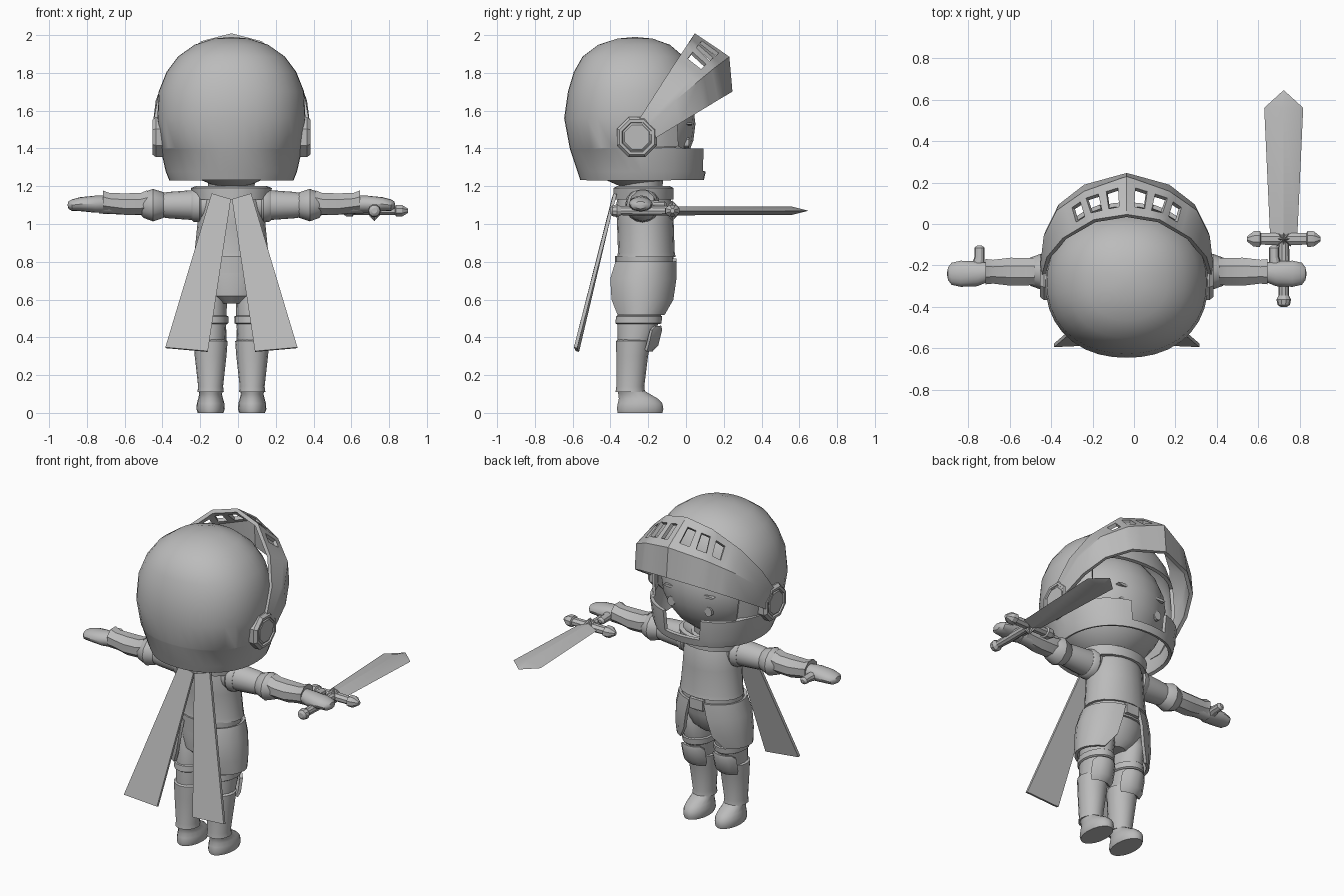
import bpy, bmesh, math
from mathutils import Vector

if "Cube" in bpy.data.objects:
    bpy.data.objects.remove(bpy.data.objects["Cube"])

CX = -0.035          # body centre line
SIDES = ((-1, "left"), (1, "right"))
steel = bpy.data.materials.new("plain grey")
steel.diffuse_color = (0.5, 0.5, 0.5, 1)
steel.use_nodes = True
steel.node_tree.nodes["Principled BSDF"].inputs["Base Color"].default_value = steel.diffuse_color


def make(name, verts, faces, thick=0.0):
    bm = bmesh.new()
    vs = [bm.verts.new(v) for v in verts]
    for f in faces:
        bm.faces.new([vs[i] for i in f])
    bmesh.ops.remove_doubles(bm, verts=bm.verts, dist=1e-5)
    bmesh.ops.recalc_face_normals(bm, faces=bm.faces)
    me = bpy.data.meshes.new(name)
    bm.to_mesh(me)
    bm.free()
    me.materials.append(steel)
    ob = bpy.data.objects.new(name, me)
    bpy.context.collection.objects.link(ob)
    if thick:
        mod = ob.modifiers.new("thickness", 'SOLIDIFY')
        mod.thickness = thick
        mod.offset = 0
    return ob


def tube(name, axis, rings, n=16, turn=0.0):
    """Capped loft along an axis; ring = (position, centre1, centre2, radius1, radius2)."""
    verts, faces = [], []
    for p, c1, c2, r1, r2 in rings:
        for i in range(n):
            a = turn + 2 * math.pi * i / n
            u, v = c1 + r1 * math.cos(a), c2 + r2 * math.sin(a)
            verts.append({'x': (p, u, v), 'y': (u, p, v), 'z': (u, v, p)}[axis])
    for j in range(len(rings) - 1):
        for i in range(n):
            k = (i + 1) % n
            faces.append((j * n + i, j * n + k, (j + 1) * n + k, (j + 1) * n + i))
    if rings[0][3] > 1e-4:
        faces.append(tuple(range(n)))
    if rings[-1][3] > 1e-4:
        faces.append(tuple(range((len(rings) - 1) * n, len(rings) * n)))
    return make(name, verts, faces)


def sheet(name, cx, s, rows, n, thick):
    """Curved plate; row = (z, centre_y, rx, ry, start, end), degrees from the front."""
    verts = []
    for z, cy, rx, ry, a0, a1 in rows:
        for i in range(n + 1):
            a = math.radians(a0 + (a1 - a0) * i / n)
            verts.append((cx + s * rx * math.sin(a), cy + ry * math.cos(a), z))
    faces = [(j * (n + 1) + i, j * (n + 1) + i + 1, (j + 1) * (n + 1) + i + 1, (j + 1) * (n + 1) + i)
             for j in range(len(rows) - 1) for i in range(n)]
    return make(name, verts, faces, thick)


def ellipsoid(name, c, r, n=24, m=12):
    rings = []
    for j in range(m + 1):
        t = math.pi * j / m
        k = math.sin(t)
        rings.append((c[2] - r[2] * math.cos(t), c[0], c[1], r[0] * k, r[1] * k))
    return tube(name, 'z', rings, n)


# Helmet shell with face opening and notched cheek guards: z, half width, back y, front y
prof = [(1.235, .32, -.55, .085), (1.28, .338, -.565, .095), (1.40, .365, -.605, .10),
        (1.405, .366, -.606, .07), (1.56, .382, -.635, .065), (1.70, .375, -.615, .05),
        (1.80, .335, -.585, .025), (1.88, .275, -.54, -.02), (1.94, .19, -.46, -.09),
        (1.972, .09, -.36, -.18), (1.98, 0, -.27, -.27)]
N = 36
verts, faces = [], []
for z, hw, yb, yf in prof:
    for i in range(N):
        a = 2 * math.pi * i / N
        sx, cy = math.sin(a), math.cos(a)
        k = (abs(sx) ** 2.2 + abs(cy) ** 2.2) ** (-1 / 2.2)
        verts.append((CX + hw * k * sx, (yb + yf) / 2 + (yf - yb) / 2 * k * cy, z))
for j in range(len(prof) - 1):
    for i in range(N):
        off = abs((i + .5) * 360 / N - 180)
        front = 180 - off
        if (1 <= j <= 4 and front < 20) or (2 <= j <= 4 and front < 50):
            continue
        k = (i + 1) % N
        faces.append((j * N + i, j * N + k, (j + 1) * N + k, (j + 1) * N + i))
make("helmet", verts, faces, .02)

# Head, eyes and brows
HC, HR = (CX, -.27, 1.53), (.335, .32, .34)
ellipsoid("head", HC, HR)
for s, side in SIDES:
    for label, dx, z, rx, rz in (("eye", .13, 1.43, .026, .03), ("brow", .13, 1.53, .045, .009)):
        y = HC[1] + HR[1] * math.sqrt(1 - (dx / HR[0]) ** 2 - ((z - HC[2]) / HR[2]) ** 2)
        tube(f"{side}_{label}", 'y', [(y - .03, CX + s * dx, z, rx, rz),
                                      (y + .006, CX + s * dx, z, rx, rz)], 10)

# Raised visor: half columns of (upper edge, fold, lower edge), centre to hinge
cols = [((0, .04, 2.0), (0, .22, 1.88), (0, .235, 1.70)),
        ((.155, .015, 1.96), (.20, .15, 1.827), (.20, .18, 1.666)),
        ((.30, -.07, 1.83), (.33, .06, 1.752), (.32, .087, 1.609)),
        ((.375, -.16, 1.69), (.39, -.06, 1.65), (.38, -.034, 1.534)),
        ((.40, -.25, 1.55), (.405, -.19, 1.53), (.40, -.155, 1.46)),
        ((.40, -.30, 1.47), (.40, -.27, 1.45), (.40, -.23, 1.42))]
stops = [0, .2, .5, .7, 1.0, 1.2, 1.5, 1.7, 2, 3, 4, 5]
slits = (1, 3, 5)
verts, faces = [], []
for s in (-1, 1):
    base = len(verts)
    for t in stops:
        i = min(int(t), len(cols) - 2)
        T, M, B = (Vector(p).lerp(Vector(q), t - i) for p, q in zip(cols[i], cols[i + 1]))
        for p in (T, T.lerp(M, .25), T.lerp(M, .78), M, B):
            verts.append((CX + s * p.x, p.y, p.z))
    for i in range(len(stops) - 1):
        for j in range(4):
            if not (j == 1 and i in slits):
                a = base + i * 5 + j
                faces.append((a, a + 1, a + 6, a + 5))
make("visor", verts, faces, .022)

# Visor hinges
for s, side in SIDES:
    r = lambda d, k: (CX + s * d, -.26, 1.46, k, k)
    tube(f"{side}_hinge", 'x', [r(.34, .112), r(.40, .115), r(.418, .10), r(.418, .085),
                                r(.408, .08), r(.416, .07)], 8, math.pi / 8)

# Torso, neck and belt
tube("neck", 'z', [(1.1, CX, -.23, .11, .1), (1.26, CX, -.24, .13, .12)])
tube("collar", 'z', [(1.13, CX, -.225, .20, .16), (1.19, CX, -.225, .215, .16),
                     (1.20, CX, -.225, .19, .14), (1.17, CX, -.225, .12, .1)], 20)
tube("breastplate", 'z', [(.825, CX, -.21, .20, .155), (.85, CX, -.21, .195, .15),
                          (1.0, CX, -.215, .18, .15), (1.1, CX, -.22, .175, .15),
                          (1.17, CX, -.225, .15, .13), (1.19, CX, -.225, .1, .1)], 20)
tube("belt", 'z', [(.74, CX, -.22, .185, .155), (.83, CX, -.22, .185, .155)], 20)
tube("pelvis", 'z', [(.58, CX, -.24, .07, .09), (.62, CX, -.24, .15, .13), (.70, CX, -.23, .18, .145),
                     (.78, CX, -.22, .18, .15)], 20)
tube("buckle", 'y', [(-.09, CX, .785, .07, .05), (-.05, CX, .785, .065, .045)], 4, math.pi / 4)

# Cape tails: thin tapered strips
for s, side in SIDES:
    pts = [(.003, -.385, 1.13), (.105, -.375, 1.16), (.35, -.585, .345), (.125, -.575, .325)]
    make(f"{side}_cape_tail", [(CX + s * x, y, z) for x, y, z in pts], [(0, 1, 2, 3)], .018)

for s, side in SIDES:
    X = lambda d: CX + s * d
    # Hip plate
    sheet(f"{side}_hip_plate", CX, s, [(.80, -.22, .20, .165, 14, 152), (.71, -.23, .225, .18, 18, 155),
                                       (.60, -.235, .235, .175, 24, 150), (.52, -.24, .235, .155, 40, 138)], 8, .018)
    # Leg, greave, boot
    L = X(.11)
    tube(f"{side}_thigh", 'z', [(.34, L, -.28, .075, .08), (.50, L, -.25, .085, .115),
                                (.62, L, -.235, .086, .12), (.70, L, -.235, .07, .1)])
    tube(f"{side}_knee_band", 'z', [(.47, L, -.252, .086, .115), (.475, L, -.252, .094, .122),
                                    (.51, L, -.248, .095, .122), (.515, L, -.248, .085, .115)])
    tube(f"{side}_greave", 'z', [(.11, L, -.295, .07, .078), (.14, L, -.295, .066, .074),
                                 (.30, L, -.285, .084, .084), (.38, L, -.278, .09, .092),
                                 (.39, L, -.278, .07, .08)])
    sheet(f"{side}_knee_plate", L, s, [(.33, -.28, .09, .095, -45, 45), (.36, -.27, .095, .115, -55, 55),
                                       (.44, -.25, .095, .115, -55, 55), (.46, -.24, .09, .10, -40, 40)], 4, .018)
    tube(f"{side}_boot", 'z', [(0, L, -.243, .068, .12), (.02, L, -.243, .075, .125),
                               (.05, L, -.243, .073, .12), (.075, L, -.252, .066, .105),
                               (.10, L, -.275, .06, .085), (.12, L, -.295, .065, .07)], 18)
    # Arm
    A = lambda d, r, z=1.10, q=None, y=-.23: (X(d), y, z, r, q or r)
    tube(f"{side}_upper_arm", 'x', [A(.12, .085), A(.22, .078), A(.33, .07), A(.40, .06)])
    tube(f"{side}_shoulder_band", 'x', [A(.16, .085), A(.17, .092), A(.20, .088), A(.21, .08)])
    tube(f"{side}_elbow", 'x', [A(.345, .05), A(.36, .068), A(.415, .086), A(.465, .068), A(.48, .05)], 12)
    tube(f"{side}_forearm", 'x', [A(.44, .055), A(.70, .045)])
    tube(f"{side}_arm_guard", 'x', [A(.455, .055, 1.11), A(.445, .07, 1.112, .072), A(.48, .071, 1.107, .062),
                                    A(.56, .073, 1.105, .062), A(.645, .062, 1.113, .055),
                                    A(.68, .066, 1.12, .062), A(.672, .05, 1.115)], 8, math.pi / 8)
    tube(f"{side}_hand", 'x', [A(.66, .045, 1.105), A(.72, .06, 1.105, .045, -.24), A(.80, .063, 1.105, .037, -.24),
                               A(.845, .053, 1.10, .03, -.24), A(.862, .03, 1.10, .02, -.24),
                               A(.868, 0, 1.10, 1e-6, -.24)])
    tube(f"{side}_thumb", 'y', [(-.22, X(.72), 1.10, .035, .03), (-.16, X(.71), 1.10, .025, .025),
                                (-.115, X(.71), 1.10, .025, .022), (-.103, X(.71), 1.10, .01, .01)], 10)

# Sword
SX, SZ, SY = .722, 1.07, -.072
Y = lambda y, r, q=None: (y, SX, SZ, r, q or r)
tube("sword_blade", 'y', [Y(-.05, .066, .024), Y(.56, .094, .022), Y(.645, .001, .001)], 4)
tube("sword_grip", 'y', [Y(-.36, .024), Y(-.25, .028), Y(-.05, .026)], 10)
tube("sword_pommel", 'y', [Y(-.40, .015), Y(-.39, .03), Y(-.365, .035), Y(-.345, .025)], 10)
for s, side in SIDES:
    G = lambda d, r, q: (SX + s * d, SY, SZ, r, q)
    tube(f"{side}_crossguard", 'x', [G(0, .032, .026), G(.11, .03, .024), G(.115, .042, .034),
                                     G(.145, .04, .034), G(.178, .012, .012)], 8, math.pi / 8)
star = [(SX + (.052, .028)[i % 2] * math.cos(i * math.pi / 8),
         SY + (.052, .028)[i % 2] * math.sin(i * math.pi / 8), SZ) for i in range(16)]
star += [(SX, SY, SZ + .055), (SX, SY, SZ - .055)]
make("crossguard_star", star, [(i, (i + 1) % 16, k) for i in range(16) for k in (16, 17)])

# Bake thickness and shade
bpy.ops.object.select_all(action='SELECT')
bpy.context.view_layer.objects.active = bpy.data.objects["helmet"]
bpy.ops.object.convert(target='MESH')
bpy.ops.object.shade_smooth_by_angle(angle=math.radians(32))
